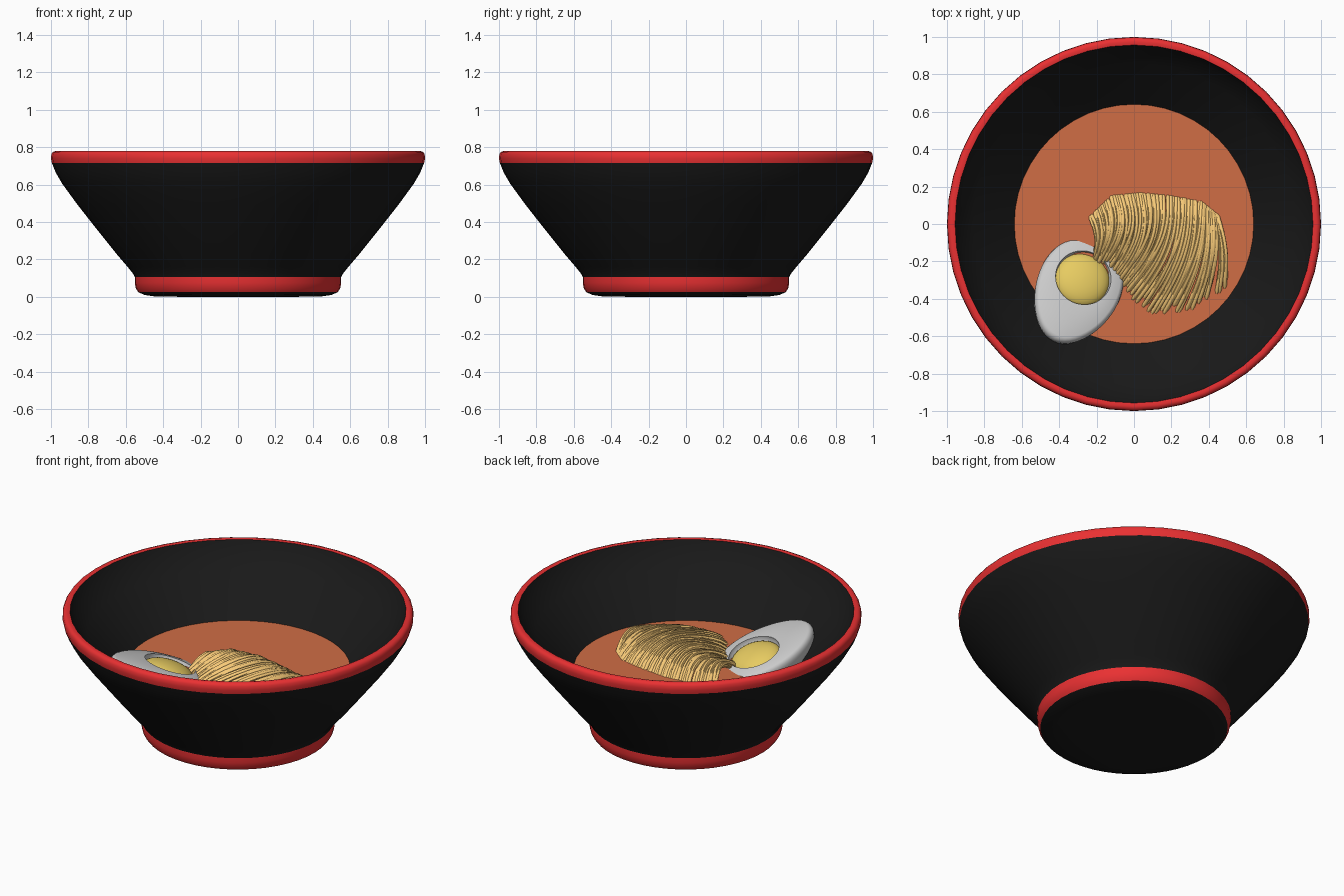
import bpy, bmesh, math, random
from mathutils import Vector, Matrix

if "Cube" in bpy.data.objects:
    bpy.data.objects.remove(bpy.data.objects["Cube"])

random.seed(4)
SEGS = 48
SOUP_Z = 0.415


def material(name, rgb):
    m = bpy.data.materials.new(name)
    m.diffuse_color = (*rgb, 1)
    m.use_nodes = True
    m.node_tree.nodes["Principled BSDF"].inputs["Base Color"].default_value = m.diffuse_color
    return m


BLACK = material("black_glaze", (0.010, 0.010, 0.010))
RED = material("red_glaze", (0.82, 0.03, 0.032))
BROTH = material("broth", (0.63, 0.155, 0.06))
WHITE = material("egg_white", (0.80, 0.80, 0.80))
YOLK = material("yolk", (0.80, 0.60, 0.12))
NOODLE = material("noodle", (0.95, 0.60, 0.19))


def smooth(obj, angle=40):
    bpy.ops.object.select_all(action='DESELECT')
    obj.select_set(True)
    bpy.context.view_layer.objects.active = obj
    bpy.ops.object.shade_smooth_by_angle(angle=math.radians(angle))


def loft(name, rings, mat, cap_start=False, cap_end=False, matrix=None, angle=40):
    """Skin a list of equally long point rings."""
    bm = bmesh.new()
    loops = [[bm.verts.new(p) for p in ring] for ring in rings]
    n = len(loops[0])
    for a, b in zip(loops, loops[1:]):
        for i in range(n):
            j = (i + 1) % n
            bm.faces.new((a[i], a[j], b[j], b[i]))
    if cap_start:
        bm.faces.new(loops[0][::-1])
    if cap_end:
        bm.faces.new(loops[-1])
    if matrix:
        bm.transform(matrix)
    me = bpy.data.meshes.new(name)
    bm.to_mesh(me)
    bm.free()
    obj = bpy.data.objects.new(name, me)
    bpy.context.collection.objects.link(obj)
    me.materials.append(mat)
    smooth(obj, angle)
    return obj


def circle(r, z, cx=0.0):
    return [(cx + r * math.cos(t), r * math.sin(t), z)
            for t in (2 * math.pi * i / SEGS for i in range(SEGS))]


def lathe(name, profile, mat, **caps):
    return loft(name, [circle(r, z) for r, z in profile], mat, **caps)


# Bowl, split by glaze colour
lathe("bowl_base", [(0.45, 0.003), (0.50, 0.010), (0.533, 0.025)], BLACK)
lathe("bowl_bottom", [(0.45, 0.003), (0.30, 0.0)], BLACK, cap_end=True)
lathe("foot_ring", [(0.533, 0.025), (0.546, 0.045), (0.552, 0.075), (0.552, 0.105)], RED)
lathe("bowl_outside", [(0.552, 0.105), (0.562, 0.125), (0.59, 0.16), (0.65, 0.23),
                       (0.75, 0.355), (0.86, 0.495), (0.94, 0.605), (0.975, 0.665),
                       (0.995, 0.715)], BLACK)
lathe("rim", [(0.995, 0.715), (1.0, 0.74), (0.998, 0.762), (0.99, 0.775),
              (0.975, 0.78), (0.957, 0.776)], RED)
lathe("bowl_inside", [(0.957, 0.776), (0.93, 0.715), (0.86, 0.635), (0.75, 0.53),
                      (0.64, 0.415), (0.52, 0.31), (0.40, 0.26)], BLACK, cap_end=True)

# Broth surface
lathe("broth", [(0.643, SOUP_Z)], BROTH, cap_end=True)


# Half egg: local x runs along the egg, local z is out of the cut face
def egg_ring(scale, z):
    ring = []
    for i in range(SEGS):
        t = 2 * math.pi * i / SEGS
        width = 0.225 * (1 + 0.12 * math.cos(t))
        ring.append((0.31 * scale * math.cos(t), width * scale * math.sin(t), z))
    return ring


normal = Vector((0.16, 0.30, 1)).normalized()
along = Vector((math.cos(math.radians(65)), math.sin(math.radians(65)), 0))
along = (along - normal * along.dot(normal)).normalized()
side = normal.cross(along)
egg_mat = Matrix.Translation((-0.30, -0.35, 0.49)) @ \
    Matrix((along, side, normal)).transposed().to_4x4()

HOLE_X = 0.07
rings = [egg_ring(math.sin(a), -0.03 - 0.16 * math.cos(a))
         for a in (math.pi / 2 * k / 10 for k in range(1, 11))]
rings += [egg_ring(0.985, -0.014), egg_ring(0.955, -0.003), egg_ring(0.91, 0.003)]  # rounded edge
rings += [circle(0.15, 0.01, HOLE_X), circle(0.148, -0.02, HOLE_X), circle(0.13, -0.035, HOLE_X)]
loft("egg_white", rings, WHITE, cap_start=True, cap_end=True, matrix=egg_mat, angle=60)

# Yolk dome sitting in the hollow
dome = [circle(0.148 * math.sin(a), -0.035 + 0.06 * math.cos(a), HOLE_X)
        for a in (math.pi / 2 * k / 8 for k in range(8, 0, -1))]
dome.append(circle(0.004, 0.025, HOLE_X))
loft("yolk", dome, YOLK, cap_end=True, matrix=egg_mat)


# Noodles: strands fanned between a back edge and a front edge, arched into a heap
def along_path(pts, u):
    f = min(max(u, 0), 0.9999) * (len(pts) - 1)
    i = int(f)
    return Vector(pts[i]).lerp(Vector(pts[i + 1]), f - i)


BACK = [(-0.235, 0.04), (-0.12, 0.15), (0.03, 0.165), (0.2, 0.15), (0.36, 0.12), (0.445, 0.05)]
FRONT = [(-0.21, -0.19), (-0.10, -0.27), (-0.03, -0.37), (0.10, -0.47), (0.28, -0.46), (0.49, -0.33)]

curve = bpy.data.curves.new("noodles", 'CURVE')
curve.dimensions = '3D'
curve.bevel_depth = 0.0105
curve.bevel_resolution = 1
curve.use_fill_caps = True
STRANDS, STEPS = 44, 16
for layer in range(2):
    for s in range(STRANDS):
        u = (s + 0.5 * layer) / (STRANDS - 1)
        a = along_path(BACK, u + random.uniform(-0.01, 0.01))
        # front ends lag behind so the strands lean
        b = along_path(FRONT, min(u, 1) ** 1.6 + random.uniform(-0.015, 0.015))
        b.y += random.uniform(-0.02, 0.04)
        height = 0.055 + 0.055 * math.sin(math.pi * min(max(u, 0.04), 0.96))
        height = height * (1 - 0.15 * layer) + random.uniform(-0.006, 0.006)
        bow = 0.02 + 0.05 * math.sin(math.pi * min(u, 1))
        sp = curve.splines.new('POLY')
        sp.points.add(STEPS - 1)
        for k, p in enumerate(sp.points):
            t = k / (STEPS - 1)
            arch = math.sin(math.pi * t)
            q = a.lerp(b, t)
            z = SOUP_Z - 0.01 + height * arch ** 0.7
            p.co = (q.x + bow * arch, q.y, z, 1)
noodles = bpy.data.objects.new("noodles", curve)
bpy.context.collection.objects.link(noodles)
curve.materials.append(NOODLE)
bpy.ops.object.select_all(action='DESELECT')
noodles.select_set(True)
bpy.context.view_layer.objects.active = noodles
bpy.ops.object.convert(target='MESH')
smooth(bpy.context.view_layer.objects.active, 60)
